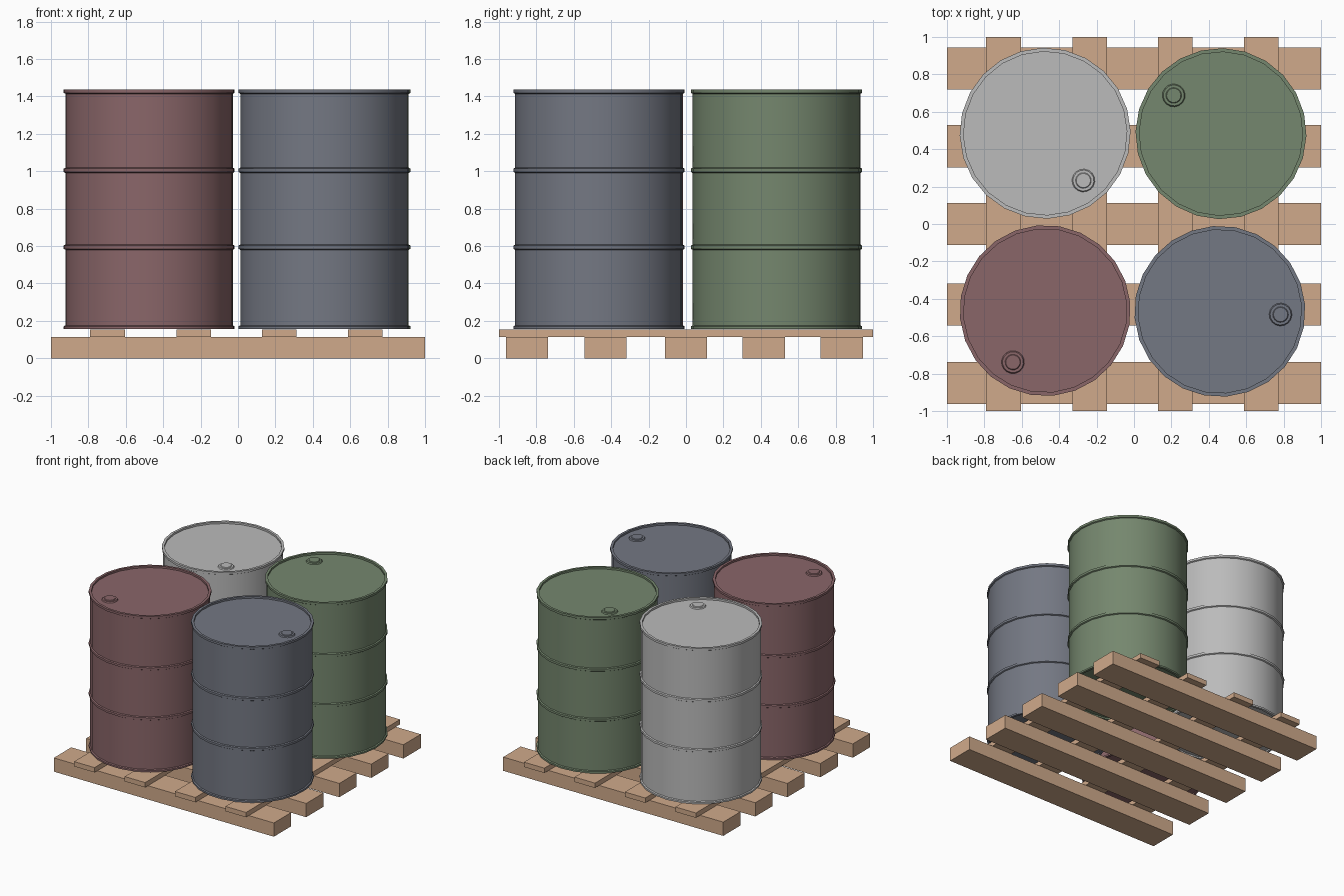
import bpy, bmesh, math

if "Cube" in bpy.data.objects:
    bpy.data.objects.remove(bpy.data.objects["Cube"])

def material(name, srgb):
    m = bpy.data.materials.new(name)
    lin = [((c / 255 + 0.055) / 1.055) ** 2.4 for c in srgb]
    m.diffuse_color = (*lin, 1)
    m.use_nodes = True
    m.node_tree.nodes["Principled BSDF"].inputs["Base Color"].default_value = m.diffuse_color
    return m

wood = material("pale wood", (208, 170, 139))
red = material("dusty red", (138, 102, 105))
blue = material("slate blue", (116, 120, 131))
green = material("sage green", (117, 135, 110))
grey = material("light grey", (187, 187, 187))

def box(name, x0, x1, y0, y1, z0, z1):
    bpy.ops.mesh.primitive_cube_add(size=1, location=((x0 + x1) / 2, (y0 + y1) / 2, (z0 + z1) / 2))
    ob = bpy.context.object
    ob.name = name
    ob.scale = (x1 - x0, y1 - y0, z1 - z0)
    bpy.ops.object.transform_apply(location=False, rotation=False, scale=True)
    ob.data.materials.append(wood)

def lathe(name, profile, sides, loc, spin, mat):
    """Revolve (radius, z) points around z; end points with radius 0 become poles."""
    bm = bmesh.new()
    verts = [bm.verts.new((r, 0, z)) for r, z in profile]
    edges = [bm.edges.new(p) for p in zip(verts, verts[1:])]
    bmesh.ops.spin(bm, geom=verts + edges, cent=(0, 0, 0), axis=(0, 0, 1),
                   angle=2 * math.pi, steps=sides, use_merge=True)
    bmesh.ops.remove_doubles(bm, verts=bm.verts, dist=1e-4)
    bmesh.ops.recalc_face_normals(bm, faces=bm.faces)
    me = bpy.data.meshes.new(name)
    bm.to_mesh(me)
    bm.free()
    me.materials.append(mat)
    ob = bpy.data.objects.new(name, me)
    bpy.context.collection.objects.link(ob)
    ob.location = loc
    ob.rotation_euler.z = spin
    bpy.ops.object.select_all(action='DESELECT')
    ob.select_set(True)
    bpy.context.view_layer.objects.active = ob
    bpy.ops.object.shade_smooth_by_angle(angle=math.radians(30))

# Pallet: bearers along x, deck slats along y
for i, y in enumerate((-0.85, -0.43, 0.0, 0.415, 0.832)):
    box(f"pallet_bearer_{i + 1}", -1, 1, y - 0.113, y + 0.113, 0, 0.113)
for i, x in enumerate((-0.697, -0.237, 0.22, 0.68)):
    box(f"pallet_slat_{i + 1}", x - 0.093, x + 0.093, -1, 1, 0.113, 0.153)

# Drum profile: recessed base, lower rim, two hoops, upper rim, recessed lid
R, RIM, IN = 0.448, 0.457, 0.437
BASE, TOP = 0.157, 1.437

def hoop(z):
    return [(R, z - 0.014), (RIM, z - 0.009), (RIM, z + 0.009), (R, z + 0.014)]

profile = ([(0, BASE + 0.012), (IN, BASE + 0.012), (IN, BASE), (RIM, BASE), (RIM, BASE + 0.014), (R, BASE + 0.019)]
           + hoop(0.594) + hoop(1.005)
           + [(R, TOP - 0.023), (RIM, TOP - 0.018), (RIM, TOP), (IN, TOP), (IN, TOP - 0.015), (0, TOP - 0.015)])
bung = [(0.062, TOP - 0.016), (0.056, TOP - 0.007), (0.042, TOP - 0.007), (0.038, TOP - 0.003), (0, TOP - 0.003)]

# Four drums, each turned so its filler cap points another way
for name, x, y, deg, mat in (("red", -0.475, -0.463, 238, red), ("blue", 0.459, -0.467, -3, blue),
                             ("green", 0.465, 0.483, 141, green), ("grey", -0.475, 0.485, -51, grey)):
    a = math.radians(deg)
    lathe(f"{name}_drum", profile, 24, (x, y, 0), a + math.radians(7.5), mat)
    lathe(f"{name}_drum_cap", bung, 16, (x + 0.325 * math.cos(a), y + 0.325 * math.sin(a), 0), a, mat)
